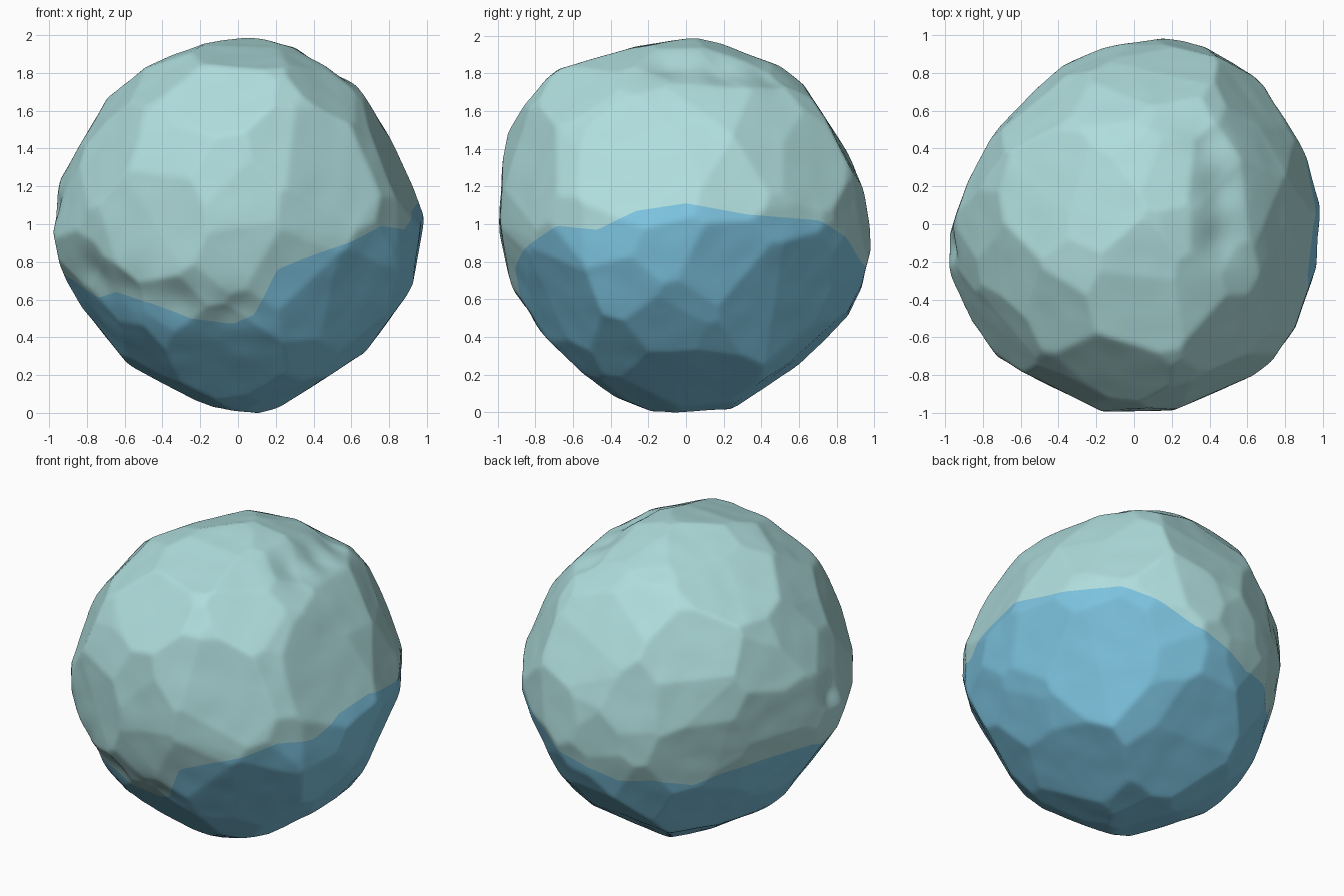
import bpy
import bmesh
import math
import random
from mathutils import Vector, noise

random.seed(4)

cube = bpy.data.objects.get("Cube")
if cube:
    bpy.data.objects.remove(cube, do_unlink=True)


def make_material(name, colour):
    mat = bpy.data.materials.new(name)
    mat.use_nodes = True
    mat.diffuse_color = colour
    mat.node_tree.nodes["Principled BSDF"].inputs["Base Color"].default_value = colour
    return mat


def direction(azimuth, elevation):
    a, e = math.radians(azimuth), math.radians(elevation)
    return Vector((math.cos(a) * math.cos(e), math.sin(a) * math.cos(e), math.sin(e)))


def profile_planes(outline, azimuth, elevation):
    """Turn a clockwise outline seen along one direction into cutting planes."""
    toward = direction(azimuth, elevation)
    right = direction(azimuth + 90, 0)
    up = toward.cross(right)
    planes = []
    for (u, v), (s, t) in zip(outline, outline[1:] + outline[:1]):
        normal = (right * (v - t) + up * (s - u)).normalized()
        planes.append((normal, normal.dot(right * u + up * v)))
    return planes


def radius_along(ray, planes):
    """Distance from the centre to the first plane met along the ray."""
    nearest = 1.1
    for normal, distance in planes:
        facing = normal.dot(ray)
        if facing * nearest > distance:
            nearest = distance / facing
    return nearest


# Outlines of the boulder, centred on its middle
front_outline = [(-.02, 1), (.1, 1), (.3, .95), (.62, .77), (.81, .46), (.99, .07),
                 (.95, -.18), (.92, -.33), (.67, -.67), (.23, -.95), (.1, -1), (0, -1),
                 (-.23, -.92), (-.58, -.73), (-.88, -.36), (-1, -.06), (-.94, .25),
                 (-.67, .72), (-.45, .87), (-.25, .96)]
side_outline = [(.08, 1.01), (.58, .82), (.86, .39), (.94, .22), (.99, -.08), (.88, -.53),
                (.66, -.75), (.35, -.93), (.14, -1), (-.14, -1), (-.6, -.81),
                (-.72, -.73), (-.9, -.45), (-1, 0), (-.98, .48), (-.9, .65), (-.6, .9)]
top_outline = [(.23, 1.01), (.3, .98), (.66, .77), (.97, .28), (.99, -.15), (.85, -.55),
               (.7, -.77), (.2, -.99), (-.17, -.99), (-.7, -.73), (-.94, -.4),
               (-1, -.12), (-.83, .36), (-.65, .6), (-.4, .83), (-.07, .97)]
front_corner_outline = [(.15, .98), (.69, .82), (.9, .5), (1, .2), (1, -.08), (.63, -.74),
                        (.15, -1), (-.1, -1.03), (-.73, -.62), (-.96, -.32),
                        (-1.01, .1), (-.79, .57), (-.46, .86)]
back_corner_outline = [(0, 1.09), (.2, 1.09), (.59, .92), (.8, .65), (1, .35), (1.01, -.05),
                       (1, -.25), (.48, -.82), (-.16, -.99), (-.75, -.62), (-1, -.2),
                       (-1, .14), (-.69, .71), (-.38, .95)]
lower_corner_outline = [(.08, 1.04), (.45, .87), (.77, .61), (.88, .08), (.81, -.26),
                        (.7, -.56), (.44, -.83), (-.14, -1), (-.58, -.87), (-1.04, -.11),
                        (-1.03, .2), (-.82, .59), (-.58, .82)]

hull = []
sight_lines = []
for outline, azimuth, elevation in [
        (front_outline, -90, 0), (side_outline, 0, 0), (top_outline, -90, 90),
        (front_corner_outline, -45, 30), (back_corner_outline, 135, 30),
        (lower_corner_outline, 45, -30)]:
    hull += profile_planes(outline, azimuth, elevation)
    sight_lines.append(direction(azimuth, elevation))

# Chipped facets: large ones placed by hand, small ones scattered between the outlines
facets = list(hull)
for azimuth, elevation, depth in [(-104, 40, .97), (-10, 22, .97), (150, 72, .985),
                                  (-60, 12, .97)]:
    ray = direction(azimuth, elevation)
    facets.append((ray, depth * radius_along(ray, hull)))
count = 120
for i in range(count):
    height = 1 - 2 * (i + .5) / count
    ray = direction(i * 137.5 + random.uniform(-9, 9), math.degrees(math.asin(height)))
    clearance = min(abs(ray.dot(line)) for line in sight_lines)
    depth = (.001 + .07 * clearance) * random.uniform(.6, 1.2)
    facets.append((ray, (1 - depth) * radius_along(ray, hull)))

# Hollows: the undercut low on the front, the groove beside the summit, a side notch
undercut = [(-92, -27), (-110, -24), (-128, -20), (-146, -16)]
groove = [(-12, 61), (22, 60), (50, 53)]
hollows = [(direction(*spot), .028, .13) for spot in undercut]
hollows += [(direction(*spot), .035, .13) for spot in groove]
hollows.append((direction(188, 5), .03, .08))

# Boulder body
bm = bmesh.new()
bmesh.ops.create_icosphere(bm, subdivisions=7, radius=1)
for vert in bm.verts:
    ray = vert.co.normalized()
    radius = radius_along(ray, facets)
    for centre, depth, width in hollows:
        radius -= depth * math.exp(-((ray - centre).length / width) ** 2)
    radius += .004 * noise.noise(ray * 6)
    vert.co = ray * radius
bmesh.ops.smooth_vert(bm, verts=bm.verts, factor=.5,
                      use_axis_x=True, use_axis_y=True, use_axis_z=True)

# Stand it on the ground
floor = min(vert.co.z for vert in bm.verts)
bmesh.ops.translate(bm, verts=bm.verts, vec=(0, 0, -floor))

# Waterline: height of the blue underside at each bearing in degrees
waterline = [(0, 1.11), (20, 1.05), (45, 1.02), (58, .93), (72, .79), (90, .7), (98, .66),
             (112, .68), (128, .63), (140, .69), (155, .73), (180, .77), (200, .67),
             (210, .61), (222, .64), (238, .58), (252, .5), (268, .47), (276, .52),
             (279, .62), (283, .76), (295, .84), (307, .91), (318, .99), (332, .97),
             (344, 1.07), (360, 1.11)]


def above_water(point):
    bearing = math.degrees(math.atan2(point.y, point.x)) % 360
    for (a, low), (b, high) in zip(waterline, waterline[1:]):
        if bearing <= b:
            return point.z - low - (high - low) * (bearing - a) / (b - a)


# Slide the nearest points onto the waterline so that the colours meet cleanly
for edge in bm.edges:
    start, end = edge.verts
    dry, wet = above_water(start.co), above_water(end.co)
    if dry * wet < 0:
        share = dry / (dry - wet)
        meeting = start.co.lerp(end.co, share)
        (start if share < .5 else end).co = meeting

for face in bm.faces:
    face.material_index = int(above_water(face.calc_center_median()) < 0)

mesh = bpy.data.meshes.new("boulder")
bm.to_mesh(mesh)
bm.free()
mesh.materials.append(make_material("pale_ice", (.43, .72, .72, 1)))
mesh.materials.append(make_material("water_blue", (.2, .54, .73, 1)))

boulder = bpy.data.objects.new("boulder", mesh)
bpy.context.collection.objects.link(boulder)
bpy.ops.object.select_all(action='DESELECT')
boulder.select_set(True)
bpy.context.view_layer.objects.active = boulder
bpy.ops.object.shade_smooth_by_angle(angle=math.radians(40))
